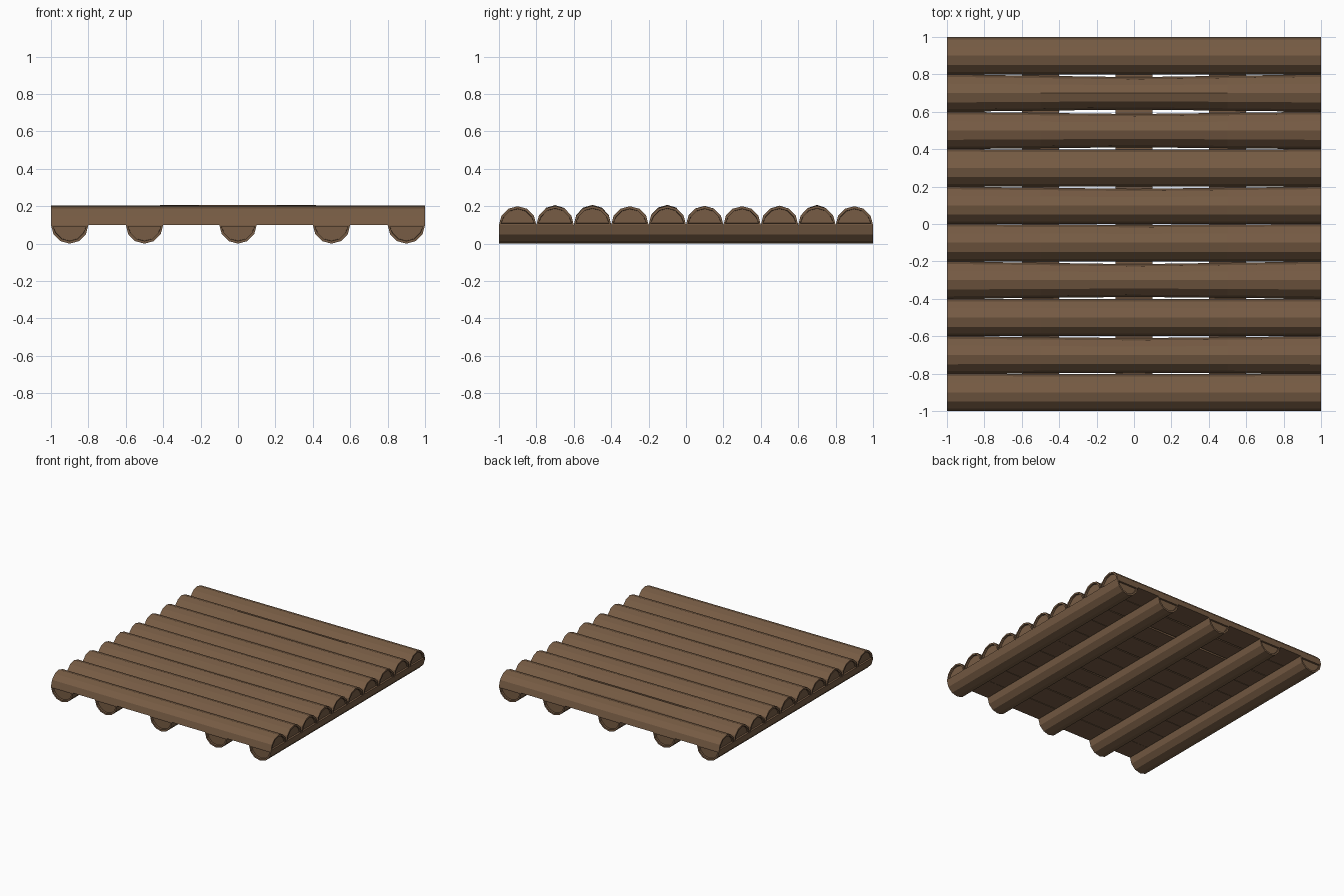
import bpy, bmesh, math

if "Cube" in bpy.data.objects:
    bpy.data.objects.remove(bpy.data.objects["Cube"])

bark = bpy.data.materials.new("brown_wood")
bark.diffuse_color = (0.185, 0.107, 0.058, 1)
bark.use_nodes = True
bark.node_tree.nodes["Principled BSDF"].inputs["Base Color"].default_value = bark.diffuse_color

R, SEG = 0.1, 6          # half of a 12-sided log
STATIONS = [-1, -0.5, 0, 0.5, 1]


def half_log(name, place, south=0.0, north=0.0, top=0.1):
    """Split log of length 2; 'south' and 'north' are how far each side shrinks mid-length."""
    bm = bmesh.new()
    rings = []
    for t in STATIONS:
        k = 1 - abs(t)                      # wobble fades out at the log ends
        ring = []
        for i in range(SEG + 1):
            a = math.pi * i / SEG
            v = R * math.cos(a)
            v -= k * (north if v > 0 else -south) * abs(v) / R
            h = (0.1 + (top - 0.1) * (0.4 + 0.6 * k)) * math.sin(a)
            ring.append(bm.verts.new(place(t, v, h)))
        rings.append(ring)
    n = SEG + 1
    for a, b in zip(rings, rings[1:]):
        for i in range(n):
            bm.faces.new((a[i], a[(i + 1) % n], b[(i + 1) % n], b[i]))
    ends = [bm.faces.new(rings[0]), bm.faces.new(rings[-1])]
    bmesh.ops.recalc_face_normals(bm, faces=bm.faces)
    # recessed cut ends inside a thin bark rim
    bmesh.ops.inset_individual(bm, faces=ends, thickness=0.014, depth=0)
    bmesh.ops.inset_individual(bm, faces=ends, thickness=0.001, depth=-0.015)
    mesh = bpy.data.meshes.new(name)
    bm.to_mesh(mesh)
    bm.free()
    mesh.materials.append(bark)
    bpy.context.collection.objects.link(bpy.data.objects.new(name, mesh))


# bearers: round side down, running front to back
for i, x in enumerate((-0.9, -0.5, 0, 0.5, 0.9)):
    half_log(f"bearer_log_{i + 1}", lambda t, v, h, x=x: (x + v, t, 0.1 - h))

# deck: round side up, running left to right, slightly uneven
# (front side shrink, back side shrink, height)
deck = [(0, .002, .1), (.005, .01, .106), (0, 0, .107), (.01, .015, .1), (0, .005, .107),
        (0, .012, .102), (0, .002, .1), (.01, .012, .103), (.012, .015, .107), (0, 0, .1)]
for i, (s, n, top) in enumerate(deck):
    y = -0.9 + 0.2 * i
    half_log(f"deck_log_{i + 1}", lambda t, v, h, y=y: (t, y + v, 0.1 + h), s, n, top)
